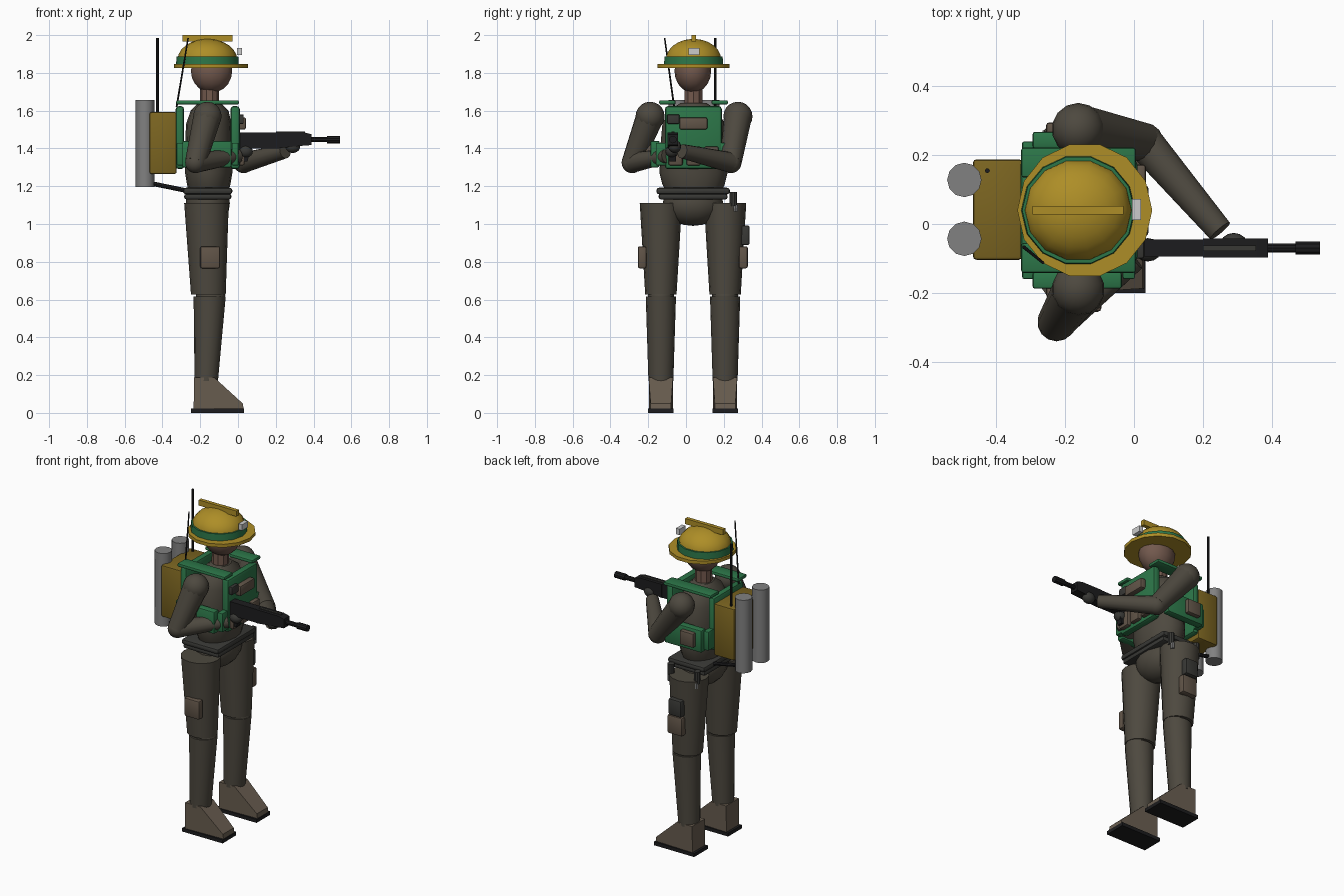
import bpy, bmesh, math
from mathutils import Vector, Matrix

if "Cube" in bpy.data.objects:
    bpy.data.objects.remove(bpy.data.objects["Cube"])

CY = 0.04  # mid-plane of the figure (it faces +x)


def mat(name, r, g, b):
    m = bpy.data.materials.new(name)
    m.diffuse_color = (r, g, b, 1)
    m.use_nodes = True
    m.node_tree.nodes["Principled BSDF"].inputs["Base Color"].default_value = m.diffuse_color
    return m


SUIT = mat("suit", .075, .066, .05)
GREEN = mat("green", .025, .18, .065)
YELLOW = mat("yellow", .42, .27, .02)
PACK = mat("pack_yellow", .2, .13, .015)
SKIN = mat("skin", .17, .1, .075)
BOOT = mat("boot", .14, .11, .08)
BLACK = mat("black", .012, .012, .013)
BELT = mat("belt", .04, .04, .036)
POUCH = mat("pouch", .12, .09, .065)
STEEL = mat("steel", .22, .22, .22)
LAMP = mat("lamp", .6, .6, .6)


def finish(name, bm, m, angle=35):
    bmesh.ops.recalc_face_normals(bm, faces=bm.faces)
    me = bpy.data.meshes.new(name)
    bm.to_mesh(me)
    bm.free()
    me.materials.append(m)
    me.shade_smooth()
    me.set_sharp_from_angle(angle=math.radians(angle))
    ob = bpy.data.objects.new(name, me)
    bpy.context.collection.objects.link(ob)
    return ob


def box(name, x, y, z, m, bevel=0.0):
    bm = bmesh.new()
    lo, hi = Vector((x[0], y[0], z[0])), Vector((x[1], y[1], z[1]))
    mtx = Matrix.Translation((lo + hi) / 2) @ Matrix.Diagonal((*(hi - lo), 1))
    bmesh.ops.create_cube(bm, size=1, matrix=mtx)
    if bevel:
        bmesh.ops.bevel(bm, geom=bm.edges[:], offset=bevel, segments=2, profile=.5, affect='EDGES')
    return finish(name, bm, m)


def loft(name, rings, m, n=16):
    """Stack of horizontal ellipses (cx, cy, z, rx, ry), capped at both ends."""
    bm = bmesh.new()
    loops = [[bm.verts.new((cx + rx * math.cos(2 * math.pi * i / n),
                            cy + ry * math.sin(2 * math.pi * i / n), z)) for i in range(n)]
             for cx, cy, z, rx, ry in rings]
    for a, b in zip(loops, loops[1:]):
        for i in range(n):
            bm.faces.new((a[i], a[(i + 1) % n], b[(i + 1) % n], b[i]))
    bm.faces.new(loops[0][::-1])
    bm.faces.new(loops[-1])
    return finish(name, bm, m)


def rod(name, p, q, r1, r2, m, n=14):
    p, q = Vector(p), Vector(q)
    d = q - p
    bm = bmesh.new()
    mtx = Matrix.Translation((p + q) / 2) @ d.to_track_quat('Z', 'Y').to_matrix().to_4x4()
    bmesh.ops.create_cone(bm, cap_ends=True, segments=n, radius1=r1, radius2=r2, depth=d.length, matrix=mtx)
    return finish(name, bm, m)


def ball(name, c, r, m, n=14):
    bm = bmesh.new()
    mtx = Matrix.Translation(c) @ Matrix.Diagonal((*r, 1))
    bmesh.ops.create_uvsphere(bm, u_segments=n, v_segments=10, radius=1, matrix=mtx)
    return finish(name, bm, m)


def prism(name, pts, y0, y1, m):
    """Side profile (x, z) extruded along y."""
    bm = bmesh.new()
    a = [bm.verts.new((x, y0, z)) for x, z in pts]
    b = [bm.verts.new((x, y1, z)) for x, z in pts]
    bm.faces.new(a)
    bm.faces.new(b[::-1])
    for i in range(len(pts)):
        j = (i + 1) % len(pts)
        bm.faces.new((a[i], b[i], b[j], a[j]))
    return finish(name, bm, m)


# torso, pelvis, neck and head
loft("torso", [(-.155, CY, 1.17, .105, .145), (-.155, CY, 1.21, .115, .165), (-.155, CY, 1.27, .125, .18),
               (-.155, CY, 1.42, .125, .175), (-.155, CY, 1.53, .12, .165), (-.15, CY, 1.6, .1, .13),
               (-.15, CY, 1.64, .06, .07)], SUIT)
ball("pelvis", (-.16, CY - .003, 1.11), (.12, .16, .12), SUIT)
rod("neck", (-.152, CY, 1.58), (-.15, CY, 1.75), .05, .05, SKIN, 10)
ball("head", (-.14, CY - .004, 1.81), (.112, .097, .115), SKIN)

# helmet
loft("helmet_brim", [(-.143, CY, 1.825, .196, .196), (-.143, CY, 1.846, .196, .196)], YELLOW, 14)
loft("helmet_band", [(-.162, CY, 1.843, .166, .16), (-.162, CY, 1.888, .163, .158)], GREEN, 14)
loft("helmet_dome", [(-.162, CY, 1.845, .16, .154)] +
     [(-.162, CY, 1.87 + .11 * math.sin(a), .158 * math.cos(a), .15 * math.cos(a))
      for a in (0, .25, .5, .75, 1, 1.25, 1.5)], YELLOW, 14)
box("helmet_crest", (-.295, -.03), (CY - .012, CY + .012), (1.965, 2.0), YELLOW)
box("helmet_lamp", (-.006, .02), (.012, .072), (1.895, 1.933), LAMP)

# vest
box("front_plate", (-.04, .01), (CY - .152, CY + .15), (1.29, 1.625), GREEN, .018)
box("back_plate", (-.33, -.285), (CY - .152, CY + .15), (1.29, 1.625), GREEN, .018)
for s, side in ((-1, "right"), (1, "left")):
    ys = sorted((CY + s * .095, CY + s * .182))
    box(side + "_shoulder_strap", (-.328, .005), ys, (1.633, 1.655), GREEN, .008)
    ys = sorted((CY + s * .18, CY + s * .228))
    box(side + "_side_panel", (-.295, -.035), ys, (1.3, 1.44), GREEN, .008)
    ys = sorted((CY + s * .22, CY + s * .255))
    box(side + "_side_pouch", (-.255, -.16), ys, (1.33, 1.42), POUCH, .008)
    for x, where in ((-.015, "front"), (-.307, "back")):
        ys = sorted((CY + s * .13, CY + s * .2))
        box(side + "_" + where + "_buckle", (x - .018, x + .018), ys, (1.31, 1.43), GREEN, .006)
box("chest_pouch", (.0, .042), (-.035, .113), (1.5, 1.565), POUCH, .01)
box("chest_radio", (.0, .03), (-.1, -.035), (1.53, 1.58), BELT, .006)
for i in range(3):
    y = -.055 + i * .095
    box("magazine_pouch_%d" % i, (.0, .035), (y - .038, y + .038), (1.31, 1.41), POUCH, .01)

# belt and items hanging from it
box("belt_upper", (-.29, -.03), (CY - .197, CY + .192), (1.157, 1.192), BELT, .014)
box("belt_lower", (-.285, -.035), (CY - .185, CY + .18), (1.13, 1.16), BELT, .012)
for x in (-.07, -.255):
    rod("belt_canister", (x, .25, 1.095), (x, .25, 1.17), .02, .02, BELT, 10)
    rod("belt_canister_tip", (x, .262, 1.065), (x, .262, 1.1), .012, .014, STEEL, 8)

# legs and boots
for s, side in ((-1, "right"), (1, "left")):
    y = .037 + s * .17
    loft(side + "_thigh", [(-.157, y, .628, .092, .083), (-.167, y, 1.112, .118, .112)], SUIT)
    ball(side + "_knee", (-.145, y, .62), (.08, .07, .04), SUIT)
    loft(side + "_shin", [(-.168, y, .17, .062, .066), (-.15, y, .617, .085, .08)], SUIT)
    boot = prism(side + "_boot", [(-.235, .02), (-.232, .187), (-.125, .187), (.025, .05), (.03, .02)],
                 y - .064, y + .064, BOOT)
    for v in boot.data.vertices:
        if v.co.x > 0:
            v.co.y = y + (v.co.y - y) * .85
    box(side + "_sole", (-.25, .033), (y - .068, y + .068), (0, .022), BLACK)
box("right_thigh_pouch", (-.2, -.095), (-.255, -.21), (.765, .882), POUCH, .01)
box("left_thigh_pouch", (-.2, -.095), (.28, .327), (.765, .882), POUCH, .01)
box("left_thigh_holster", (-.2, -.11), (.29, .337), (.888, .992), BELT, .01)

# arms: shoulder, elbow, wrist, hand
ARMS = {"right": [(-.162, -.19, 1.57), (-.225, -.285, 1.325), (.0, -.1, 1.36), (.04, -.075, 1.385)],
        "left": [(-.162, .275, 1.57), (.03, .238, 1.325), (.25, -.02, 1.385), (.29, -.06, 1.41)]}
for side, (sh, el, wr, hd) in ARMS.items():
    ball(side + "_shoulder", sh, (.077,) * 3, SUIT)
    rod(side + "_upper_arm", sh, el, .074, .056, SUIT)
    ball(side + "_elbow", el, (.056,) * 3, SUIT)
    rod(side + "_forearm", el, wr, .055, .038, SUIT)
    ball(side + "_hand", hd, (.04, .034, .034), BELT)

# rifle
GY = -.07
box("rifle_receiver", (.0, .22), (GY - .025, GY + .025), (1.4, 1.485), BLACK)
prism("rifle_handguard", [(.2, 1.4), (.35, 1.415), (.39, 1.418), (.39, 1.475), (.35, 1.485), (.2, 1.485)],
      GY - .028, GY + .028, BLACK)
box("rifle_rail", (.2, .355), (GY - .008, GY + .008), (1.48, 1.49), BELT)
rod("rifle_barrel", (.38, GY, 1.447), (.48, GY, 1.447), .014, .014, BLACK, 10)
rod("rifle_muzzle", (.47, GY, 1.447), (.54, GY, 1.447), .02, .02, BLACK, 10)
prism("rifle_grip", [(.02, 1.41), (.07, 1.41), (.05, 1.33), (.01, 1.33)], GY - .018, GY + .018, BLACK)

# backpack, tanks, hoses and antennas
box("backpack", (-.468, -.325), (-.104, .188), (1.265, 1.592), PACK, .01)
for y in (.128, -.043):
    rod("air_tank", (-.493, y, 1.195), (-.493, y, 1.657), .05, .05, STEEL, 12)
    rod("hose", (-.46, y, 1.215), (-.28, y, 1.178), .012, .012, BLACK, 8)
rod("tall_antenna", (-.426, .155, 1.58), (-.426, .155, 1.985), .007, .007, BLACK, 8)
rod("whip_antenna", (-.325, -.063, 1.62), (-.264, -.113, 1.985), .005, .004, BLACK, 8)
